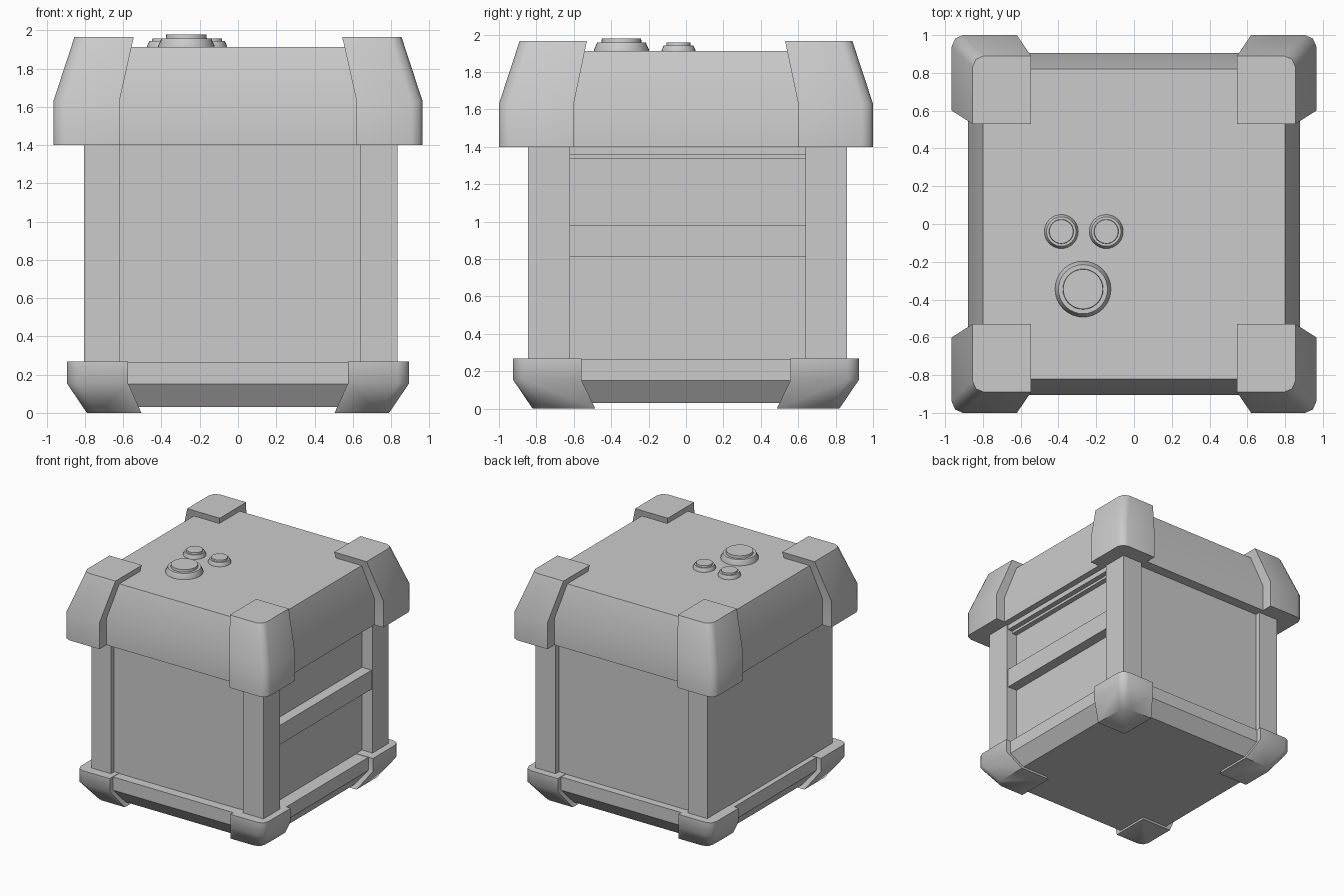
import bpy, bmesh, math

if "Cube" in bpy.data.objects:
    bpy.data.objects.remove(bpy.data.objects["Cube"])


def loft(name, rings, smooth=0):
    """Skin equal-length rings of points and cap both ends."""
    bm = bmesh.new()
    vr = [[bm.verts.new(p) for p in r] for r in rings]
    n = len(vr[0])
    for a, b in zip(vr, vr[1:]):
        for i in range(n):
            bm.faces.new((a[i], a[(i + 1) % n], b[(i + 1) % n], b[i]))
    bm.faces.new(vr[0][::-1])
    bm.faces.new(vr[-1])
    bmesh.ops.recalc_face_normals(bm, faces=bm.faces)
    me = bpy.data.meshes.new(name)
    bm.to_mesh(me)
    bm.free()
    ob = bpy.data.objects.new(name, me)
    bpy.context.collection.objects.link(ob)
    if smooth:
        bpy.ops.object.select_all(action='DESELECT')
        ob.select_set(True)
        bpy.context.view_layer.objects.active = ob
        bpy.ops.object.shade_smooth_by_angle(angle=math.radians(smooth))
    return ob


def rect(x0, x1, y0, y1, z):
    return [(x0, y0, z), (x1, y0, z), (x1, y1, z), (x0, y1, z)]


def box(name, x0, x1, y0, y1, z0, z1):
    return loft(name, [rect(x0, x1, y0, y1, z0), rect(x0, x1, y0, y1, z1)])


def corner(name, sx, sy, levels):
    """Corner guard with a rounded outer edge; levels = (xi, xo, yi, yo, z)."""
    rings = []
    for xi, xo, yi, yo, z in levels:
        pts = [(xi, yi), (xo, yi), (xo, yo - .06), (xo - .018, yo - .018),
               (xo - .06, yo), (xi, yo)]
        rings.append([(sx * x, sy * y, z) for x, y in pts])
    loft(name, rings, 50)


def button(name, x, y, profile, n=32):
    loft(name, [[(x + r * math.cos(2 * math.pi * i / n),
                  y + r * math.sin(2 * math.pi * i / n), z) for i in range(n)]
                for r, z in profile], 30)


# Lid and base
loft("lid", [rect(-x, x, -y, y, z) for x, y, z in
             ((.88, .905, 1.4), (.88, .905, 1.63), (.80, .82, 1.912))], 30)
loft("base", [rect(-x, x, -y, y, z) for x, y, z in
              ((.76, .79, .03), (.85, .88, .152), (.85, .88, .265))])

# Corner guards, top and bottom
upper = ((.62, .965, .60, 1.0, 1.4), (.62, .965, .60, 1.0, 1.63),
         (.545, .855, .53, .89, 1.965))
lower = ((.505, .79, .485, .82, 0), (.575, .895, .56, .925, .155),
         (.575, .895, .56, .925, .268))
for sx, side in ((-1, "left"), (1, "right")):
    for sy, end in ((-1, "front"), (1, "back")):
        corner(f"lid_corner_{end}_{side}", sx, sy, upper)
        corner(f"foot_corner_{end}_{side}", sx, sy, lower)

# Body: recessed core, flat left wall, two right pillars
box("body_core", -.65, .735, -.80, .815, .25, 1.41)
box("left_wall", -.805, -.62, -.845, .86, .25, 1.41)
box("front_right_pillar", .64, .835, -.845, -.62, .25, 1.41)
box("back_right_pillar", .64, .835, .64, .86, .25, 1.41)

# Right side rail and stepped top lip
box("side_rail", .72, .825, -.62, .64, .815, .98)
box("lip_outer", .72, .825, -.62, .64, 1.357, 1.41)
box("lip_inner", .72, .78, -.62, .64, 1.335, 1.36)

# Buttons on the lid
button("large_button", -.27, -.345, ((.148, 1.90), (.148, 1.918), (.13, 1.957),
                                     (.107, 1.957), (.105, 1.978)))
for name, x in (("left_small_button", -.385), ("right_small_button", -.147)):
    button(name, x, -.04, ((.09, 1.90), (.09, 1.918), (.078, 1.943),
                           (.065, 1.943), (.063, 1.957)))
